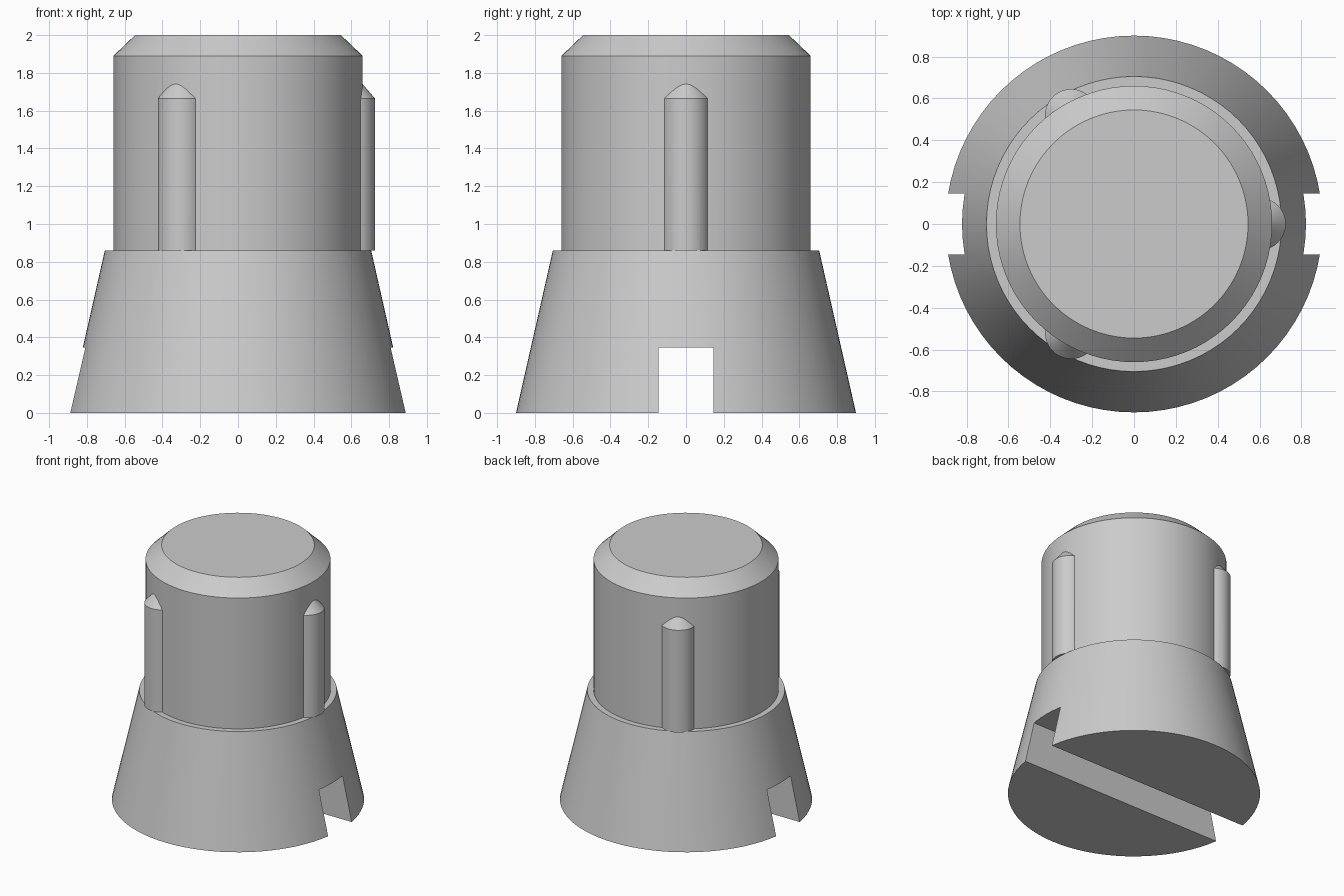
import bpy, bmesh, math
from mathutils import Matrix

if "Cube" in bpy.data.objects:
    bpy.data.objects.remove(bpy.data.objects["Cube"], do_unlink=True)

grey = bpy.data.materials.new("plain grey")
grey.use_nodes = True
grey.diffuse_color = (0.6, 0.6, 0.6, 1)
grey.node_tree.nodes["Principled BSDF"].inputs["Base Color"].default_value = grey.diffuse_color


def make_object(name, bm):
    bmesh.ops.recalc_face_normals(bm, faces=bm.faces)
    mesh = bpy.data.meshes.new(name)
    bm.to_mesh(mesh)
    bm.free()
    mesh.materials.append(grey)
    obj = bpy.data.objects.new(name, mesh)
    bpy.context.collection.objects.link(obj)
    return obj


def lathe(name, profile, segments, offset=0, angle=0):
    """Revolve a closed (radius, z) profile, then move it out along an angle."""
    bm = bmesh.new()
    verts = [bm.verts.new((r, 0, z)) for r, z in profile]
    edges = [bm.edges.new(pair) for pair in zip(verts, verts[1:])]
    bmesh.ops.spin(bm, geom=verts + edges, cent=(0, 0, 0), axis=(0, 0, 1),
                   angle=math.tau, steps=segments, use_duplicate=False)
    bmesh.ops.remove_doubles(bm, verts=bm.verts, dist=1e-4)
    # Merge the triangle fans of flat end caps into single faces
    bmesh.ops.dissolve_limit(bm, angle_limit=0.001, verts=bm.verts, edges=bm.edges)
    bm.transform(Matrix.Rotation(angle, 4, "Z") @ Matrix.Translation((offset, 0, 0)))
    return make_object(name, bm)


def combine(target, helper, operation):
    mod = target.modifiers.new(operation.lower(), "BOOLEAN")
    mod.operation = operation
    mod.solver = "EXACT"
    mod.object = helper
    bpy.context.view_layer.objects.active = target
    bpy.ops.object.modifier_apply(modifier=mod.name)
    bpy.data.objects.remove(helper, do_unlink=True)


# Flared base, ledge, cylindrical barrel and chamfered top
plug = lathe("slotted_plug", [(0, 0), (0.9, 0), (0.705, 0.86), (0.66, 0.86),
                              (0.66, 1.89), (0.545, 2), (0, 2)], 80)

# Three round ribs with conical tips
for i in range(3):
    rib = lathe("rib", [(0, 0.86), (0.125, 0.86), (0.125, 1.665), (0, 1.81)],
                40, offset=0.6, angle=i * math.tau / 3)
    combine(plug, rib, "UNION")

# Slot cut straight across the underside
bm = bmesh.new()
bmesh.ops.create_cube(bm, size=1, matrix=Matrix.Diagonal((3, 0.293, 0.69, 1)))
combine(plug, make_object("slot_cutter", bm), "DIFFERENCE")

# Smooth round walls, crisp edges
bpy.ops.object.select_all(action="DESELECT")
plug.select_set(True)
bpy.context.view_layer.objects.active = plug
bpy.ops.object.shade_smooth_by_angle(angle=math.radians(25))
